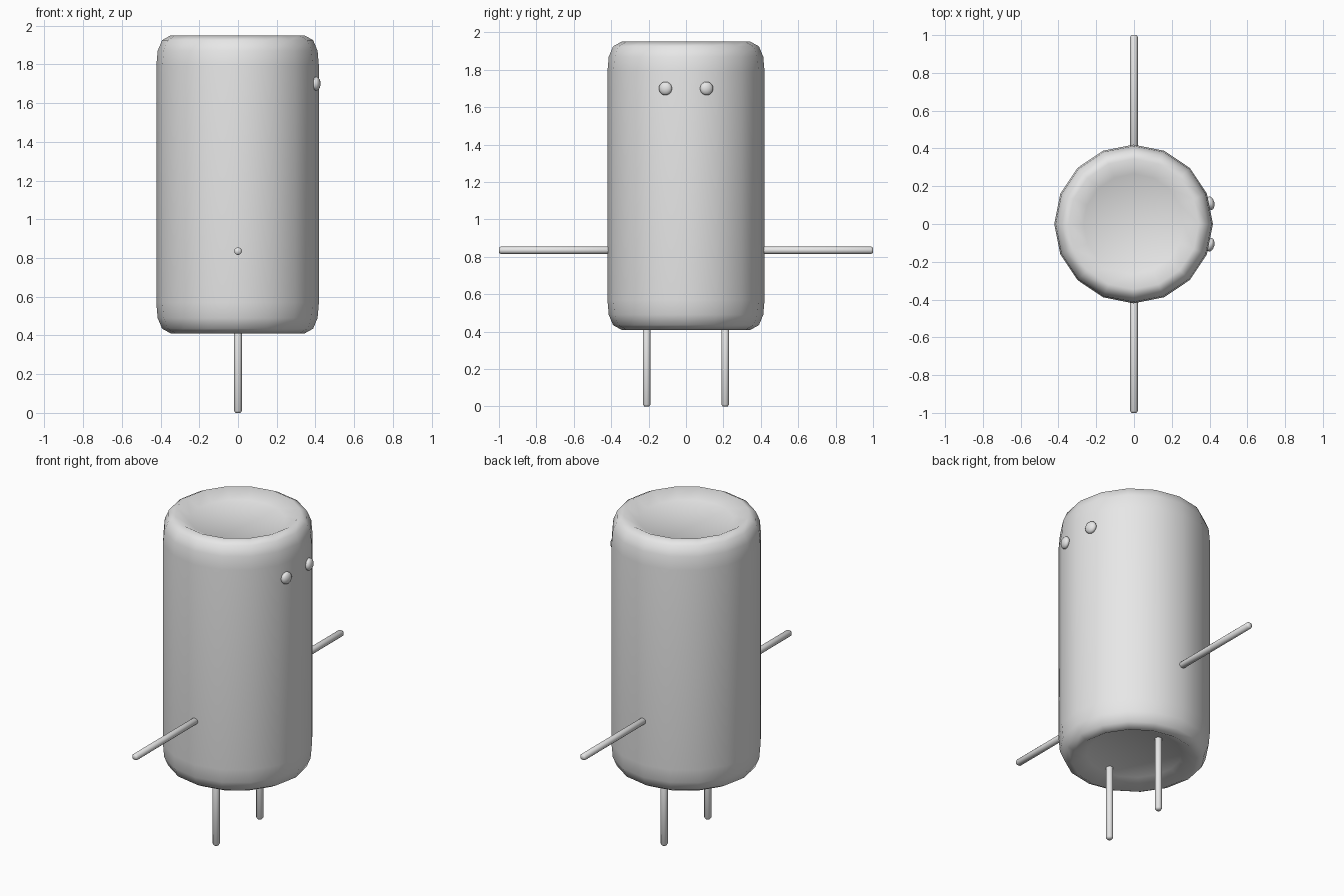
import bpy, bmesh, math
from mathutils import Matrix, Vector

if "Cube" in bpy.data.objects:
    bpy.data.objects.remove(bpy.data.objects["Cube"])

grey = bpy.data.materials.new("light grey")
grey.diffuse_color = (0.8, 0.8, 0.8, 1)
grey.use_nodes = True
grey.node_tree.nodes["Principled BSDF"].inputs["Base Color"].default_value = grey.diffuse_color


def lathe(name, profile, sides, matrix=Matrix(), angle=60):
    """Revolve (radius, height) points about z; end radii of 0 become a point."""
    bm = bmesh.new()
    rings = []
    for r, z in profile:
        if r == 0:
            rings.append([bm.verts.new((0, 0, z))] * sides)
        else:
            rings.append([bm.verts.new((r * math.cos(2 * math.pi * i / sides),
                                        r * math.sin(2 * math.pi * i / sides), z))
                          for i in range(sides)])
    for a, b in zip(rings, rings[1:]):
        for i in range(sides):
            j = (i + 1) % sides
            bm.faces.new(list(dict.fromkeys((a[i], a[j], b[j], b[i]))))
    bmesh.ops.recalc_face_normals(bm, faces=bm.faces)
    bm.transform(matrix)
    return finish(name, bm, angle)


def finish(name, bm, angle):
    mesh = bpy.data.meshes.new(name)
    bm.to_mesh(mesh)
    bm.free()
    mesh.materials.append(grey)
    ob = bpy.data.objects.new(name, mesh)
    bpy.context.collection.objects.link(ob)
    bpy.ops.object.select_all(action='DESELECT')
    ob.select_set(True)
    bpy.context.view_layer.objects.active = ob
    bpy.ops.object.shade_smooth_by_angle(angle=math.radians(angle))
    return ob


def rod(name, start, end, r=0.02):
    """Thin round rod with softened ends."""
    start, end = Vector(start), Vector(end)
    d = end - start
    n = d.length
    prof = [(0, 0), (r * 0.65, 0), (r, 0.01), (r, n - 0.01), (r * 0.65, n), (0, n)]
    m = Matrix.Translation(start) @ d.to_track_quat('Z', 'Y').to_matrix().to_4x4()
    return lathe(name, prof, 12, m)


# Body: 16-sided can with rounded shoulders and dished ends
MID = 1.18
half = [(0.42, 0.61), (0.413, 0.69), (0.39, 0.745), (0.345, 0.77),
        (0.265, 0.725), (0, 0.722)]
upper = [(r, MID + h) for r, h in half]
lower = [(r, MID - h) for r, h in reversed(half)]
lathe("body", lower + upper, 16, Matrix.Translation((-0.002, 0, 0)))

# Paired limbs and eyes
for side, s in (("right", -1), ("left", 1)):
    rod(side + "_leg", (0, s * 0.21, 0.48), (0, s * 0.21, 0))
    rod(side + "_arm", (0, s * 0.38, 0.835), (0, s, 0.835))
    # Eye: flattened ball facing outwards from the can wall
    bm = bmesh.new()
    bmesh.ops.create_uvsphere(bm, u_segments=16, v_segments=10, radius=0.036)
    bm.transform(Matrix.Translation((0.404, s * 0.11, 1.70))
                 @ Matrix.Rotation(s * math.radians(12), 4, 'Z')
                 @ Matrix.Diagonal((0.6, 1, 1, 1)))
    finish(side + "_eye", bm, 60)
